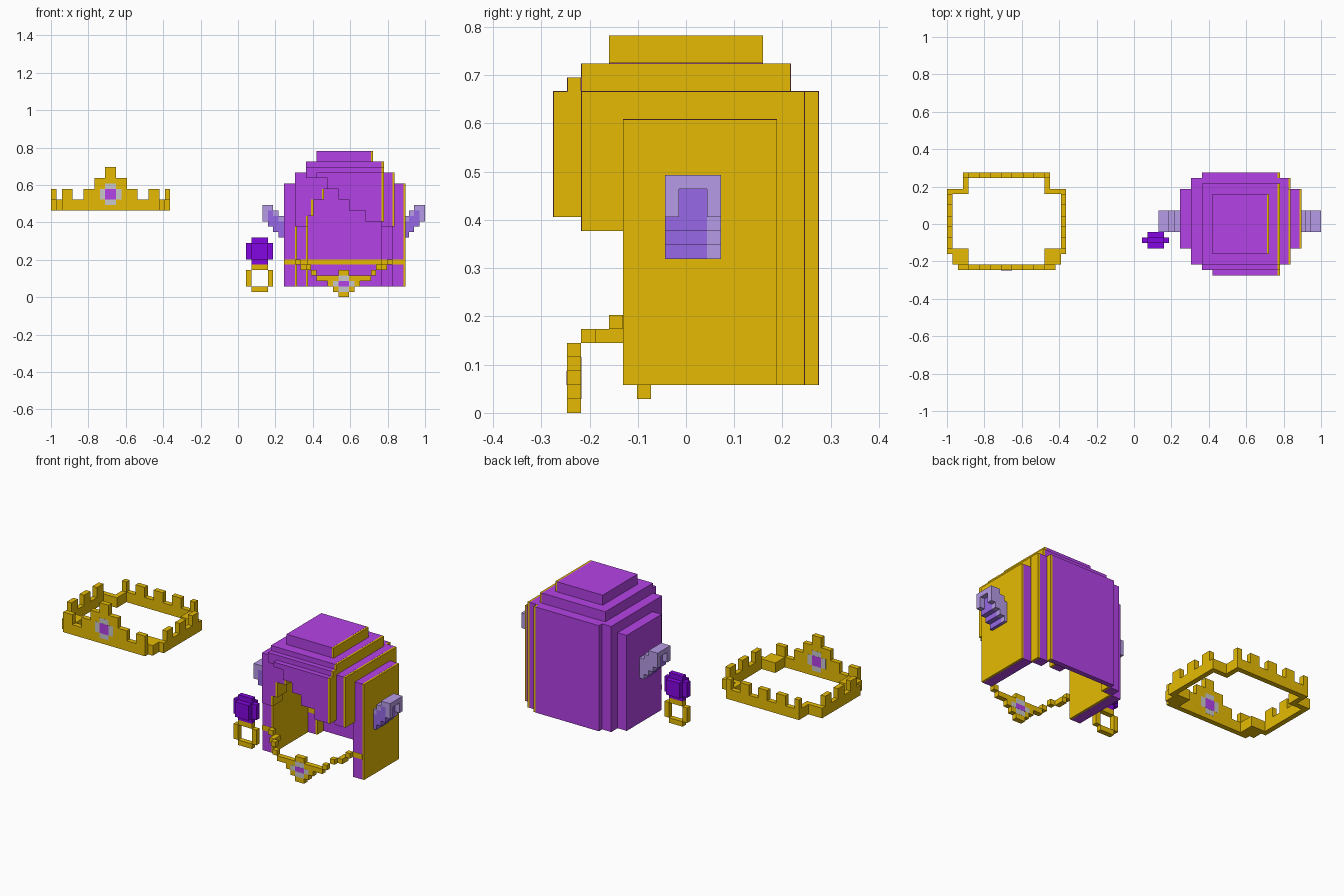
import bpy, bmesh

if "Cube" in bpy.data.objects:
    bpy.data.objects.remove(bpy.data.objects["Cube"])

U = 2 / 69          # one voxel
CX = 54             # voxel column the head parts mirror about


def srgb(r, g, b):
    f = lambda c: c / 12.92 if c <= 0.04045 else ((c + 0.055) / 1.055) ** 2.4
    return (f(r / 255), f(g / 255), f(b / 255), 1)


def material(name, *rgb):
    m = bpy.data.materials.new(name)
    m.diffuse_color = srgb(*rgb)
    m.use_nodes = True
    m.node_tree.nodes["Principled BSDF"].inputs["Base Color"].default_value = m.diffuse_color
    return m


GOLD = material("gold", 230, 187, 4)
PURPLE = material("hair purple", 180, 66, 230)
VIOLET = material("deep violet", 132, 6, 226)
SKIN = material("pale lilac skin", 182, 155, 230)
INNER = material("inner ear violet", 151, 104, 230)
GREY = material("silver", 200, 200, 204)


def voxels(name, mat, boxes, mirror=False, shift=0.0, shrink=0.0):
    """Boxes given as voxel limits (x0, x1, y0, y1, z0, z1)."""
    boxes = list(boxes)
    if mirror:
        boxes += [(2 * CX - b[1], 2 * CX - b[0], *b[2:]) for b in boxes]
    bm = bmesh.new()
    for x0, x1, y0, y1, z0, z1 in boxes:
        y0, y1, z0, z1 = y0 + shrink, y1 - shrink, z0 + shrink, z1 - shrink
        r = bmesh.ops.create_cube(bm, size=1)
        for v in r["verts"]:
            v.co = (((x1 if v.co.x > 0 else x0) + shift - 34.5) * U,
                    ((y1 if v.co.y > 0 else y0) - 9.5) * U,
                    (z1 if v.co.z > 0 else z0) * U)
    me = bpy.data.meshes.new(name)
    bm.to_mesh(me)
    bm.free()
    me.materials.append(mat)
    ob = bpy.data.objects.new(name, me)
    bpy.context.collection.objects.link(ob)
    return ob


# Crown: stepped band, merlons and raised front peak
half = [(2, 11, 1, 2, 16, 18), (1, 2, 2, 4, 16, 18), (2, 4, 2, 4, 16, 18),
        (1, 4, 4, 5, 16, 18), (0, 1, 4, 16, 16, 18), (1, 4, 15, 16, 16, 18),
        (3, 4, 16, 18, 16, 18), (3, 11, 18, 19, 16, 18)]
half += [(2, 4, 1, 2, 18, 20), (6, 8, 1, 2, 18, 20)]
half += [(8, 11, 1, 2, 18, 22), (10, 11, 1, 2, 22, 24)]
half += [(a, b, 18, 19, 18, 20) for a, b in ((3, 4), (6, 8), (10, 11))]
half += [(0, 1, j, j + 2, 18, 20) for j in (5, 9, 13)]
voxels("crown", GOLD, half + [(22 - b[1], 22 - b[0], *b[2:]) for b in half])
E = 0.02
voxels("crown_setting", GREY, [(9, 13, 1 - E, 2 + E, 18, 20), (10, 12, 1 - E, 2 + E, 17, 21)])
voxels("crown_gem", PURPLE, [(10, 12, 1 - 2 * E, 2 + 2 * E, 18, 20)])

# Earring: gold hoop below a rounded stone
voxels("earring_hoop", GOLD, [(37, 40, 6, 7, 1, 2), (37, 40, 6, 7, 5, 6),
                              (36, 37, 6, 7, 2, 5), (40, 41, 6, 7, 2, 5)])
voxels("earring_stone", VIOLET, [(36, 41, 6, 7, 7, 10), (37, 40, 6, 7, 6, 11),
                                 (37, 40, 5, 8, 7, 10)])

# Pointed ears: four columns rising outward, open to the front
shell, hollow = [], []
for c in range(4):
    x, z0, z1 = 42 - c, 11 + c, min(15 + c, 17)
    shell += [(x, x + 1, 11, 12, z0, z1), (x, x + 1, 8, 12, z1 - 1, z1)]
    if c < 3:
        hollow.append((x, x + 1, 8, 11, z0, z1 - 1))
    else:
        shell.append((x, x + 1, 8, 9, z0, z1))
voxels("ear_shells", SKIN, shell, mirror=True)
voxels("ear_hollows", INNER, hollow, mirror=True)

# Hair: thin side panels, stepped back corners, back wall, stepped roof
hair = []
for s in [(43, 45, 5, 16, 2, 21), (45, 47, 16, 18, 2, 23), (45, 47, 2, 5, 13, 23),
          (45, 47, 5, 16, 20, 23)]:
    hair += [s, (2 * CX - s[1], 2 * CX - s[0], *s[2:])]
hair += [(47, 61, 18, 19, 2, 23), (47, 61, 2, 18, 21, 23), (47, 61, 1, 2, 22, 24),
         (47, 61, 2, 17, 23, 25), (49, 59, 4, 15, 25, 27)]
# Fringe: short sweep to the left, long sweep to the right
hair += [(a, b, 2, 5, z, 22) for a, b, z in
         ((47, 48, 15), (48, 50, 18), (50, 53, 20), (53, 55, 18), (55, 58, 16), (58, 61, 14))]
hair += [(a, b, 0, 2, z, 23) for a, b, z in
         ((49, 51, 22), (51, 53, 20), (53, 55, 18), (55, 58, 16), (58, 61, 14))]
voxels("hair", PURPLE, hair)
# Gold lining: the same shape shifted slightly to the right
voxels("hair_gold_lining", GOLD, hair, shift=0.4, shrink=0.01)

# Neck band: thin plates on the hair's front-facing surfaces
T = 0.05
voxels("neck_band", GOLD, [(43, 45, 5 - T, 5, 6, 7), (45, 47, 16 - T, 16, 6, 7),
                           (47, 54, 18 - T, 18, 6, 7)], mirror=True)

# Necklace: chain stepping down to a diamond pendant
voxels("necklace_chain", GOLD, [(45, 46, 4, 5, 6, 7), (46, 47, 3, 5, 5, 6), (47, 48, 2, 3, 5, 6),
                                (48, 49, 1, 2, 4, 5), (49, 52, 1, 2, 3, 4)], mirror=True)
voxels("pendant", GOLD, [(52, 56, 1, 2, 1, 4), (53, 55, 1, 2, 0, 5), (51, 57, 1, 2, 2, 3)])
voxels("pendant_setting", GREY, [(53, 55, 1 - E, 2 + E, 1, 4), (52, 56, 1 - E, 2 + E, 2, 3)])
voxels("pendant_gem", PURPLE, [(53, 55, 1 - 2 * E, 2 + 2 * E, 2, 3)])
